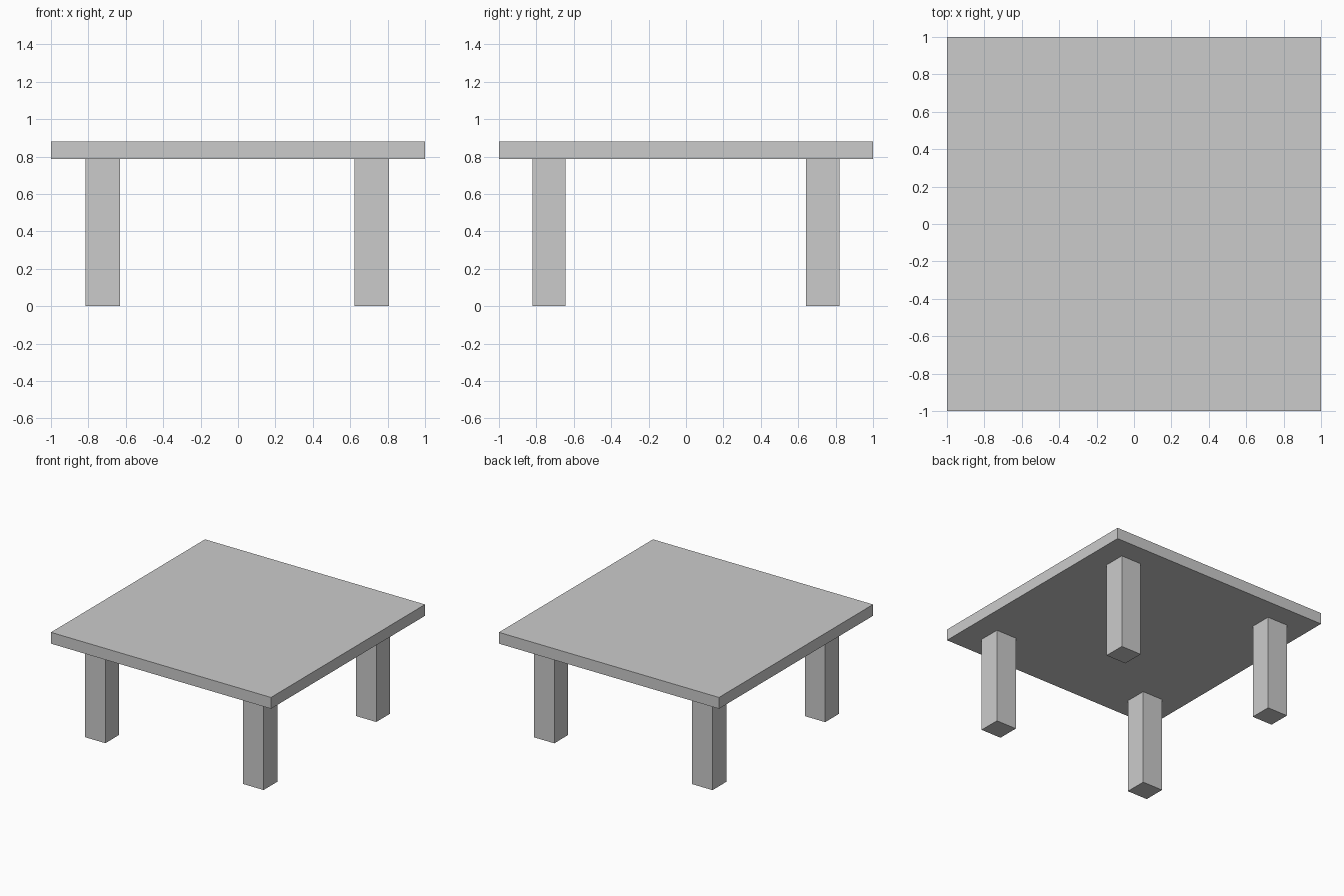
import bpy

if "Cube" in bpy.data.objects:
    bpy.data.objects.remove(bpy.data.objects["Cube"])


def box(name, x0, x1, y0, y1, z0, z1):
    bpy.ops.mesh.primitive_cube_add(
        size=1, location=((x0 + x1) / 2, (y0 + y1) / 2, (z0 + z1) / 2))
    ob = bpy.context.object
    ob.name = name
    ob.scale = (x1 - x0, y1 - y0, z1 - z0)
    bpy.ops.object.transform_apply(location=False, rotation=False, scale=True)
    return ob


LEG_TOP, TABLE_TOP = 0.787, 0.88

# Square slab top
box("table_top", -1, 1, -1, 1, LEG_TOP, TABLE_TOP)

# Four straight legs, inset from the corners
for side, x0, x1 in (("left", -0.815, -0.63), ("right", 0.623, 0.808)):
    for end, y0, y1 in (("front", -0.822, -0.643), ("back", 0.641, 0.82)):
        box(f"{end}_{side}_leg", x0, x1, y0, y1, 0, LEG_TOP)
